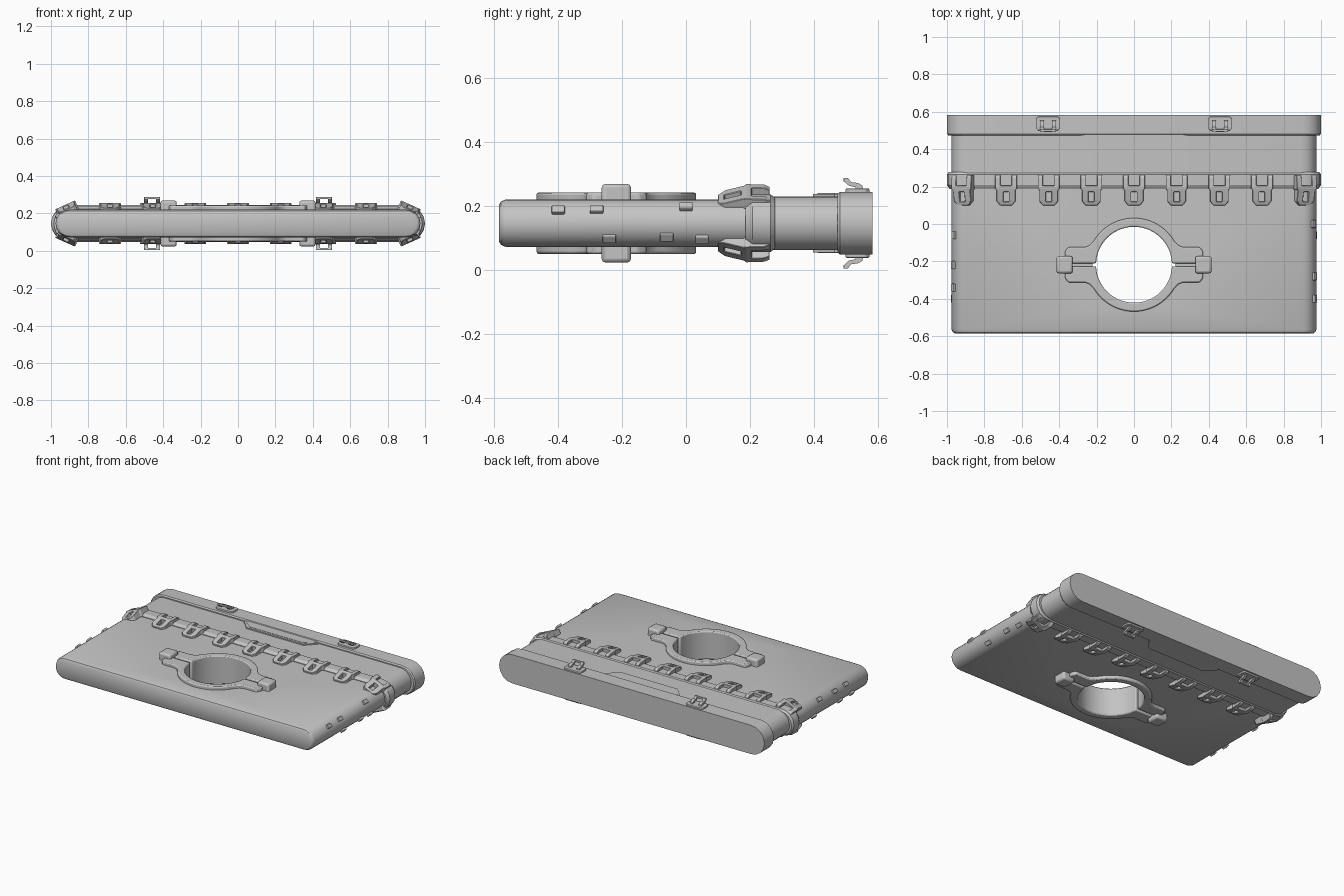
import bpy, bmesh, math
from mathutils import Matrix

if "Cube" in bpy.data.objects:
    bpy.data.objects.remove(bpy.data.objects["Cube"])

ZC = 0.146  # height of the horizontal symmetry plane
grey = bpy.data.materials.new("grey")
grey.diffuse_color = (0.55, 0.55, 0.55, 1)
grey.use_nodes = True
grey.node_tree.nodes["Principled BSDF"].inputs["Base Color"].default_value = grey.diffuse_color


def make(name, bm, loc=(0, 0, ZC), rot=0.0, bevel=0.0, mirror=(False, False, False)):
    """Turn a bmesh into an object, with optional bevel and mirror."""
    bmesh.ops.recalc_face_normals(bm, faces=bm.faces)
    me = bpy.data.meshes.new(name)
    bm.to_mesh(me)
    me.materials.append(grey)
    ob = bpy.data.objects.new(name, me)
    bpy.context.collection.objects.link(ob)
    ob.location = loc
    ob.rotation_euler = (0, rot, 0)
    if bevel:
        m = ob.modifiers.new("bevel", 'BEVEL')
        m.width, m.segments, m.limit_method = bevel, 2, 'ANGLE'
    if any(mirror):
        m = ob.modifiers.new("mirror", 'MIRROR')
        m.use_axis = mirror
    return ob


def smooth(ob, angle=35):
    bpy.ops.object.select_all(action='DESELECT')
    ob.select_set(True)
    bpy.context.view_layer.objects.active = ob
    bpy.ops.object.shade_smooth_by_angle(angle=math.radians(angle))


def loft(stations, segs):
    """Skin round-ended slab sections (y, half width, half height) along y."""
    bm = bmesh.new()
    rings = []
    for y, hw, hh in stations:
        ring = []
        for side in (1, -1):
            for i in range(segs + 1):
                a = -math.pi / 2 + math.pi * i / segs
                ring.append(bm.verts.new((side * (hw - hh + hh * math.cos(a)), y,
                                          side * hh * math.sin(a))))
        rings.append(ring)
    n = len(rings[0])
    for r, s in zip(rings, rings[1:]):
        for i in range(n):
            bm.faces.new((r[i], r[(i + 1) % n], s[(i + 1) % n], s[i]))
    bm.faces.new(rings[0])
    bm.faces.new(rings[-1])
    return bm


def prism(points, lo, hi, axis='z'):
    """Extrude a 2D outline along z (xy outline) or x (yz outline)."""
    bm = bmesh.new()
    pos = (lambda p, h: (p[0], p[1], h)) if axis == 'z' else (lambda p, h: (h, p[0], p[1]))
    a = [bm.verts.new(pos(p, lo)) for p in points]
    b = [bm.verts.new(pos(p, hi)) for p in points]
    bm.faces.new(a)
    bm.faces.new(b)
    for i in range(len(a)):
        j = (i + 1) % len(a)
        bm.faces.new((a[i], a[j], b[j], b[i]))
    return bm


def add_box(bm, size, mat):
    bmesh.ops.create_cube(bm, size=1, matrix=mat @ Matrix.Diagonal((*size, 1)))


def arc(r, a0, a1, n):
    return [(r * math.cos(a0 + (a1 - a0) * i / n), r * math.sin(a0 + (a1 - a0) * i / n))
            for i in range(n + 1)]


# Main slab with a round through-hole
RY = -0.218
body = make("body", loft([(-0.585, 0.957, 0.058), (-0.579, 0.968, 0.068),
                          (-0.565, 0.975, 0.074), (0.22, 0.975, 0.074)], 14))
bm = bmesh.new()
bmesh.ops.create_cone(bm, cap_ends=True, segments=48, radius1=0.222, radius2=0.222, depth=0.5)
cutter = make("hole_cutter", bm, loc=(0, RY, ZC))
cutter.hide_render = True
m = body.modifiers.new("hole", 'BOOLEAN')
m.operation, m.solver, m.object = 'DIFFERENCE', 'EXACT', cutter
bpy.context.view_layer.objects.active = body
bpy.ops.object.modifier_apply(modifier="hole")
bpy.data.objects.remove(cutter)
smooth(body)

# Seam band, rear section and end cap
smooth(make("seam_band", loft([(0.187, 0.985, 0.078), (0.208, 1.0, 0.09),
                               (0.265, 1.0, 0.09), (0.278, 0.99, 0.08)], 8)), 25)
smooth(make("rear_section", loft([(0.25, 0.975, 0.084), (0.5, 0.975, 0.084)], 10)))
smooth(make("end_cap", loft([(0.474, 0.993, 0.091), (0.482, 1.0, 0.098),
                             (0.584, 1.0, 0.098)], 8)), 25)

# Raised trapezoid plates next to the cap, one large and a thinner inset one
for name, k, h in (("grip_plate", 0, 0.092), ("grip_plate_inner", 0.015, 0.094)):
    pts = [(-0.28 + k, 0.48), (-0.28 + k, 0.465), (-0.215 + k, 0.397 + k),
           (0.215 - k, 0.397 + k), (0.28 - k, 0.465), (0.28 - k, 0.48)]
    make(name, prism(pts, 0.07, h), mirror=(False, False, True))

# Split collar lining the hole: one half with ears, mirrored in y
gap, ri, ro = 0.008, 0.203, 0.25
a0 = math.asin(gap / ri)
b0 = math.radians(31)
ear = [(0.37, gap), (0.37, 0.07), (0.352, 0.094), (0.262, 0.094), (0.238, 0.104)]
outline = (arc(ri, math.pi - a0, a0, 28) + ear + arc(ro, b0, math.pi - b0, 24)
           + [(-x, y) for x, y in reversed(ear)])
collar = make("collar", prism(outline, -0.096, 0.096), loc=(0, RY, ZC),
              bevel=0.007, mirror=(False, True, False))
smooth(collar)

# Clamp blocks gripping the collar ears
bm = bmesh.new()
add_box(bm, (0.087, 0.092, 0.246), Matrix.Translation((0.371, 0, 0)))
smooth(make("collar_clamps", bm, loc=(0, RY, ZC), bevel=0.012, mirror=(True, False, False)))

# Clasp: slotted tongue with two prongs, bent over the seam band
half = [(0.015, 0.12), (0, 0.12), (0, 0.10), (0.032, 0.10), (0.05, 0.122), (0.05, 0.18),
        (0.058, 0.188), (0.058, 0.262), (0.03, 0.262), (0.03, 0.205), (0, 0.205),
        (0, 0.172), (0.015, 0.172)]
bm = prism(half, 0.058, 0.1)
for y in (0.125, 0.19, 0.245):
    bmesh.ops.bisect_plane(bm, geom=bm.verts[:] + bm.edges[:] + bm.faces[:],
                           plane_co=(0, y, 0), plane_no=(0, 1, 0))
bend = [(0.0, 0.083), (0.10, 0.083), (0.125, 0.092), (0.19, 0.109), (0.245, 0.107), (0.27, 0.096)]
for v in bm.verts:
    if v.co.z > 0.08:
        for (y0, z0), (y1, z1) in zip(bend, bend[1:]):
            if y0 <= v.co.y <= y1:
                v.co.z = z0 + (z1 - z0) * (v.co.y - y0) / (y1 - y0)
                break
inner = [f for f in bm.faces if all(abs(v.co.x) < 1e-5 for v in f.verts)]
bmesh.ops.delete(bm, geom=inner, context='FACES_ONLY')
bmesh.ops.mirror(bm, geom=bm.verts[:] + bm.edges[:] + bm.faces[:], axis='X', merge_dist=1e-4)
clasp_src = make("clasp", bm)
clasp_mesh = clasp_src.data
bpy.data.objects.remove(clasp_src)


def place(name, mesh, loc, rot, bevel):
    ob = bpy.data.objects.new(name, mesh)
    bpy.context.collection.objects.link(ob)
    ob.location, ob.rotation_euler = loc, (0, rot, 0)
    m = ob.modifiers.new("bevel", 'BEVEL')
    m.width, m.segments, m.limit_method = bevel, 1, 'ANGLE'


for i in range(-4, 5):
    x, tilt = i * 0.228, 0.0
    if abs(i) == 4:  # end clasps lean over the rounded edge
        x, tilt = math.copysign(0.88, i), math.copysign(0.42, i)
    place("clasp_top", clasp_mesh, (x, 0, ZC), tilt, 0.004)
    place("clasp_bottom", clasp_mesh, (x, 0, ZC), math.pi - tilt, 0.004)

# Hook latches on the cap: rounded base, two curved prongs and a cross bar
base = [(-0.065, 0.512), (-0.053, 0.5), (0.053, 0.5), (0.065, 0.512),
        (0.065, 0.562), (0.053, 0.574), (-0.053, 0.574), (-0.065, 0.562)]
hook = [(0.556, 0.1), (0.552, 0.118), (0.538, 0.126), (0.518, 0.128), (0.506, 0.142),
        (0.493, 0.142), (0.496, 0.13), (0.51, 0.117), (0.53, 0.113), (0.535, 0.1)]
for x in (-0.46, 0.46):
    for side, rot in (("top", 0), ("bottom", math.pi)):
        make("latch_base_" + side, prism(base, 0.09, 0.109), (x, 0, ZC), rot, 0.004)
        for s in (-1, 1):
            make("latch_prong_" + side, prism(hook, s * 0.022, s * 0.042, 'x'), (x, 0, ZC), rot)
        bm = bmesh.new()
        add_box(bm, (0.084, 0.014, 0.012), Matrix.Translation((0, 0.5, 0.136)))
        make("latch_bar_" + side, bm, (x, 0, ZC), rot, 0.003)

# Small studs along the rounded side edges
studs = {1: [(-0.40, 0.04), (-0.28, 0.042), (0.0, 0.05), (-0.24, -0.047),
             (-0.06, -0.042), (0.05, -0.049)],
         -1: [(-0.34, 0.042), (-0.22, 0.04), (-0.06, 0.045), (0.0, -0.045),
              (-0.28, -0.045), (-0.40, -0.04)]}
bm = bmesh.new()
for s, places in studs.items():
    for y, z in places:
        a = math.asin(z / 0.075)
        mat = (Matrix.Translation((s * (0.901 + 0.075 * math.cos(a)), y, z))
               @ Matrix.Rotation(-a * s, 4, 'Y'))
        add_box(bm, (0.022, 0.042, 0.026), mat)
make("side_studs", bm, bevel=0.004)
